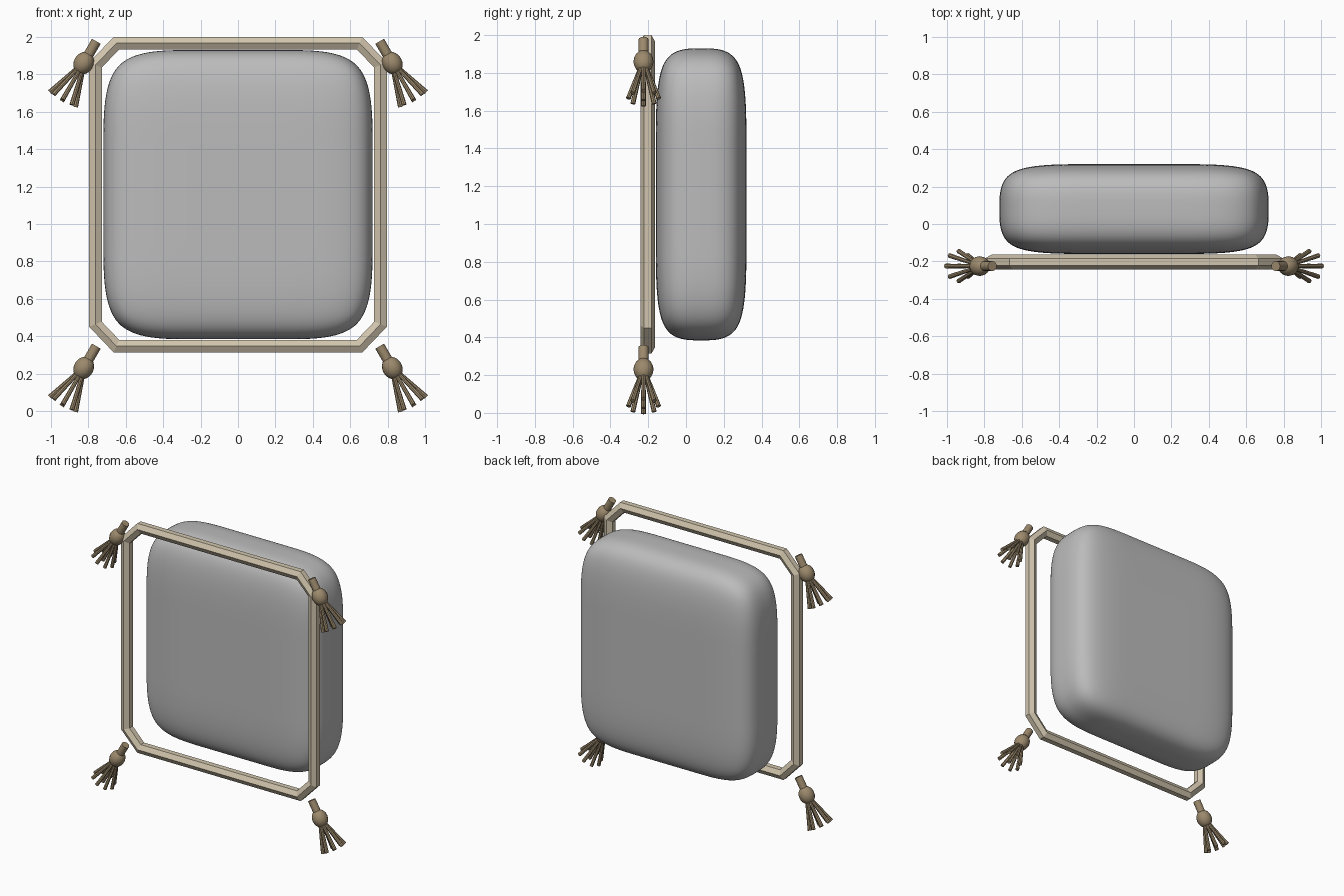
import bpy, bmesh, math
from mathutils import Vector, Matrix

cube = bpy.data.objects.get("Cube")
if cube:
    bpy.data.objects.remove(cube, do_unlink=True)


def material(name, rgb):
    m = bpy.data.materials.new(name)
    m.use_nodes = True
    m.diffuse_color = (*rgb, 1)
    m.node_tree.nodes["Principled BSDF"].inputs["Base Color"].default_value = (*rgb, 1)
    return m


grey = material("cushion grey", (0.50, 0.50, 0.50))
cream = material("frame cream", (0.64, 0.56, 0.42))
brown = material("tassel brown", (0.33, 0.25, 0.15))


def make_object(name, bm, mat, smooth_angle=None):
    bmesh.ops.recalc_face_normals(bm, faces=bm.faces)
    mesh = bpy.data.meshes.new(name)
    bm.to_mesh(mesh)
    bm.free()
    mesh.materials.append(mat)
    ob = bpy.data.objects.new(name, mesh)
    bpy.context.collection.objects.link(ob)
    if smooth_angle:
        bpy.ops.object.select_all(action='DESELECT')
        bpy.context.view_layer.objects.active = ob
        ob.select_set(True)
        bpy.ops.object.shade_smooth_by_angle(angle=math.radians(smooth_angle))
    return ob


# Cushion: a box cut by support loops, then subdivided
half = Vector((0.72, 0.24, 0.773))
bm = bmesh.new()
bmesh.ops.create_cube(bm, size=2, matrix=Matrix.Diagonal((*half, 1)))
for axis, loops in ((0, (-0.24, 0.24)), (1, (0,)), (2, (-0.25, 0.25))):
    for offset in loops:
        normal = Vector((0, 0, 0))
        normal[axis] = 1
        bmesh.ops.bisect_plane(bm, geom=bm.verts[:] + bm.edges[:] + bm.faces[:],
                               plane_co=normal * offset, plane_no=normal)
cushion = make_object("cushion", bm, grey)
cushion.location = (0, 0.08, 1.157)
cushion.data.shade_smooth()
sub = cushion.modifiers.new("soften", 'SUBSURF')
sub.levels = sub.render_levels = 4

# Frame: hexagonal section swept with mitres round a chamfered rectangle
corner = [Vector((0.65, 0.81)), Vector((0.762, 0.693))]
path = []
for sx, sz in ((1, 1), (1, -1), (-1, -1), (-1, 1)):
    pts = [Vector((p.x * sx, p.y * sz)) for p in corner]
    path += pts if sx * sz > 0 else pts[::-1]
bm = bmesh.new()
sides, radius = 6, 0.039
rings = []
for i, p in enumerate(path):
    a = (p - path[i - 1]).normalized()
    b = (path[(i + 1) % len(path)] - p).normalized()
    out = Vector((-(a + b).y, (a + b).x)).normalized()
    out /= out.dot(Vector((-a.y, a.x)))
    ring = []
    for k in range(sides):
        t = math.tau * k / sides
        q = p + out * radius * math.sin(t)
        ring.append(bm.verts.new((q.x, -0.203 + radius * math.cos(t), q.y + 1.157)))
    rings.append(ring)
for i, ring in enumerate(rings):
    prev = rings[i - 1]
    for k in range(sides):
        n = (k + 1) % sides
        bm.faces.new((prev[k], prev[n], ring[n], ring[k]))
make_object("frame", bm, cream)


# Tassels: neck, knot and a fan of strands, hanging outward at each corner
def rod(bm, start, end, r1, r2, segments):
    d = end - start
    turn = d.to_track_quat('Z', 'Y').to_matrix().to_4x4()
    bmesh.ops.create_cone(bm, cap_ends=True, segments=segments, radius1=r1, radius2=r2,
                          depth=d.length, matrix=Matrix.Translation((start + end) / 2) @ turn)


def tassel(name, side, z):
    place = Matrix.Translation((0.825 * side, -0.225, z)) @ Matrix.Rotation(-side * math.radians(30), 4, 'Y')
    bm = bmesh.new()
    rod(bm, Vector((0, 0, 0)), Vector((0, 0, 0.135)), 0.027, 0.027, 12)
    bmesh.ops.create_uvsphere(bm, u_segments=16, v_segments=10, radius=1,
                              matrix=Matrix.Diagonal((0.053, 0.053, 0.063, 1)))
    rod(bm, Vector((0, 0, -0.04)), Vector((0, 0, -0.235)), 0.01, 0.013, 8)
    for k in range(8):
        t = math.tau * k / 8
        around = Vector((math.cos(t), math.sin(t), 0))
        rod(bm, around * 0.018 + Vector((0, 0, -0.04)),
            around * 0.08 + Vector((0, 0, -0.225)), 0.01, 0.013, 8)
    bm.transform(place)
    make_object(name, bm, brown, 40)


for side, label in ((1, "left"), (-1, "right")):
    tassel("upper_" + label + "_tassel", side, 1.86)
    tassel("lower_" + label + "_tassel", side, 0.23)
